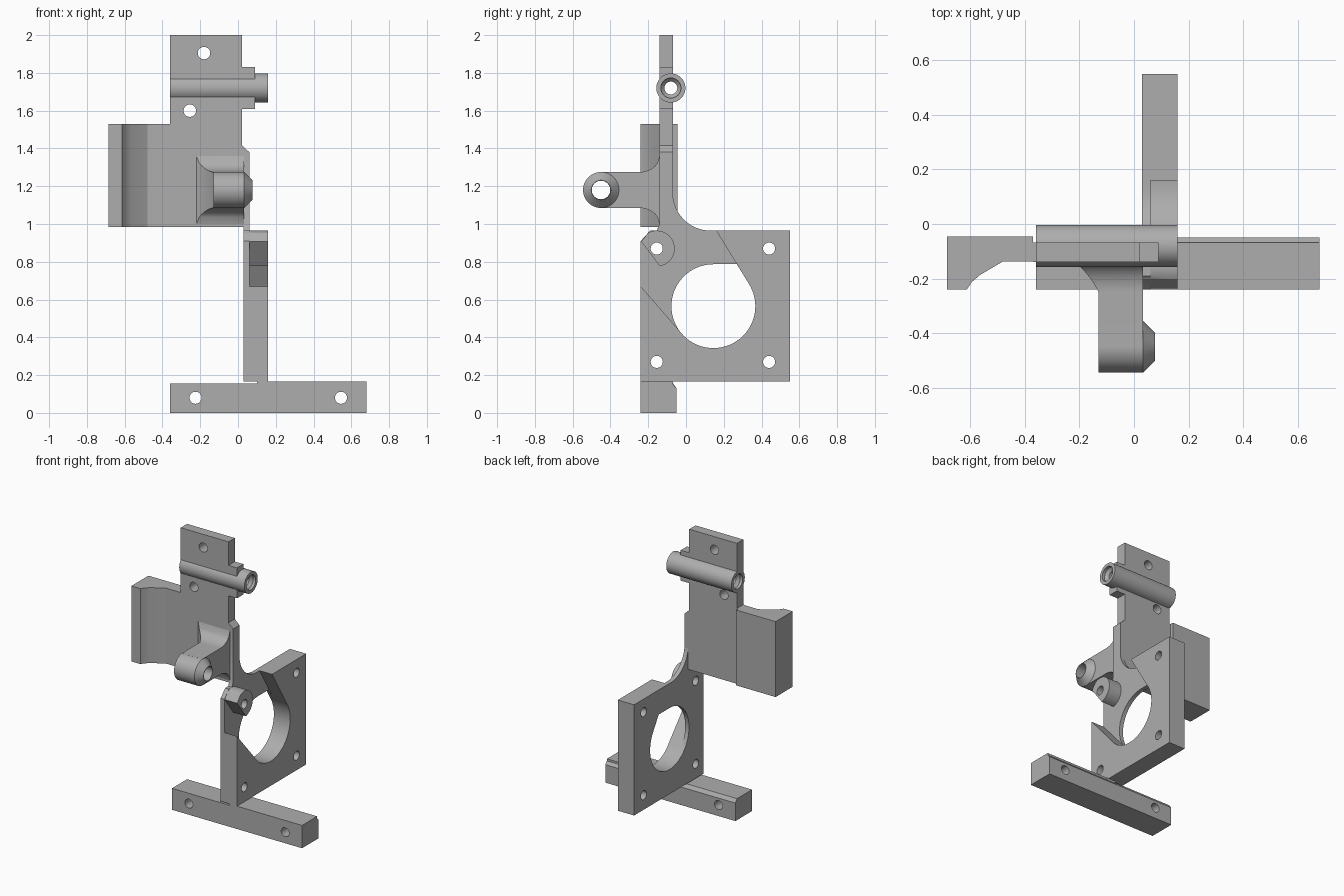
import bpy, bmesh, math
from mathutils import Vector

if "Cube" in bpy.data.objects:
    bpy.data.objects.remove(bpy.data.objects["Cube"])

grey = bpy.data.materials.new("plain_grey")
grey.diffuse_color = (0.42, 0.42, 0.42, 1)
grey.use_nodes = True
grey.node_tree.nodes["Principled BSDF"].inputs["Base Color"].default_value = grey.diffuse_color


def place(axis, u, v, d):
    """Put a 2D point on the plane at distance d along the axis."""
    return {'x': (d, u, v), 'y': (u, d, v), 'z': (u, v, d)}[axis]


def loft(name, rings):
    bm = bmesh.new()
    loops = [[bm.verts.new(Vector(p)) for p in r] for r in rings]
    n = len(loops[0])
    for a, b in zip(loops, loops[1:]):
        for i in range(n):
            j = (i + 1) % n
            bm.faces.new((a[i], a[j], b[j], b[i]))
    bm.faces.new(loops[0])
    bm.faces.new(loops[-1])
    bmesh.ops.recalc_face_normals(bm, faces=bm.faces)
    me = bpy.data.meshes.new(name)
    bm.to_mesh(me)
    bm.free()
    me.materials.append(grey)
    ob = bpy.data.objects.new(name, me)
    bpy.context.collection.objects.link(ob)
    return ob


def prism(name, axis, pts, a, b):
    return loft(name, [[place(axis, u, v, d) for u, v in pts] for d in (a, b)])


def box(name, x, y, z):
    return prism(name, 'z', [(x[0], y[0]), (x[1], y[0]), (x[1], y[1]), (x[0], y[1])], *z)


def arc(u, v, r, a0, a1, n):
    return [(u + r * math.cos(math.radians(a0 + (a1 - a0) * i / n)),
             v + r * math.sin(math.radians(a0 + (a1 - a0) * i / n))) for i in range(n + 1)]


def turned(name, axis, u, v, steps, n=48):
    """Round part given as (distance along axis, radius) steps."""
    return loft(name, [[place(axis, *p, d) for p in arc(u, v, r, 0, 360, n)[:-1]]
                       for d, r in steps])


def combine(ob, others, op):
    for o in others:
        m = ob.modifiers.new("bool", 'BOOLEAN')
        m.operation, m.solver, m.object = op, 'EXACT', o
        bpy.context.view_layer.objects.active = ob
        bpy.ops.object.modifier_apply(modifier=m.name)
        bpy.data.objects.remove(o, do_unlink=True)


def finish(ob):
    bpy.ops.object.select_all(action='DESELECT')
    ob.select_set(True)
    bpy.context.view_layer.objects.active = ob
    bpy.ops.object.shade_smooth_by_angle(angle=math.radians(25))


# Base bar with a chamfered rear top edge and two screw holes
bar = prism("base_bar", 'x', [(-0.24, 0), (-0.05, 0), (-0.05, 0.13), (-0.068, 0.15),
                              (-0.068, 0.165), (-0.24, 0.165)], 0.1, 0.68)
left_bar = prism("base_bar_left", 'x', [(-0.24, 0), (-0.05, 0), (-0.05, 0.13),
                                        (-0.068, 0.155), (-0.24, 0.155)], -0.36, 0.1)
combine(bar, [left_bar], 'UNION')
combine(bar, [turned("cut", 'y', x, 0.08, [(-0.4, 0.032), (0.1, 0.032)], 32)
              for x in (-0.225, 0.545)], 'DIFFERENCE')
finish(bar)

# Square mounting plate: thin web, thick corner frame and a screw boss
web = [(-0.24, 0.165), (0.55, 0.165), (0.55, 0.965)]
web += arc(0.13, 1.165, 0.2, 270, 180, 16)
web += [(-0.07, 1.38), (-0.14, 1.38), (-0.14, 1.0), (-0.155, 0.965), (-0.19, 0.965), (-0.24, 0.91)]
mount = prism("mounting_plate", 'x', web, 0.03, 0.06)
frame = prism("frame", 'x', [(0.16, 0.965), (0.55, 0.965), (0.55, 0.165), (-0.24, 0.165),
                             (-0.24, 0.67), (-0.01, 0.407), (0.145, 0.565), (0.335, 0.68)],
              0.03, 0.16)
boss = prism("boss", 'x', arc(-0.155, 0.87, 0.095, -80, 120, 24) + [(-0.237, 0.907)], 0.03, 0.16)
combine(mount, [frame, boss], 'UNION')
cuts = [turned("cut", 'x', 0.145, 0.565, [(-0.1, 0.222), (0.3, 0.222)], 64),
        prism("cut", 'x', [(0.145, 0.6), (0.145, 0.787), (0.269, 0.787), (0.335, 0.68),
                           (0.33, 0.6)], -0.1, 0.3)]
cuts += [turned("cut", 'x', y, z, [(-0.1, 0.032), (0.3, 0.032)], 32)
         for y in (-0.155, 0.44) for z in (0.27, 0.87)]
combine(mount, cuts, 'DIFFERENCE')
finish(mount)

# Upper plate with side neck, hinge tube and tube tab
plate = box("upper_plate", (-0.37, 0.022), (-0.14, -0.068), (0.985, 1.53))
top = box("top", (-0.36, 0.022), (-0.14, -0.068), (1.4, 2.0))
neck = prism("neck", 'y', [(0, 0.985), (0.03, 0.985), (0.03, 0.965), (0.06, 0.965),
                           (0.06, 1.38), (0.022, 1.415), (0, 1.415)], -0.14, -0.068)
tab = box("tab", (-0.1, 0.09), (-0.14, -0.068), (1.61, 1.83))
tube = turned("tube", 'x', -0.08, 1.72, [(-0.36, 0.077), (0.16, 0.077)])
combine(plate, [top, neck, tab, tube], 'UNION')
cuts = [turned("cut", 'x', -0.08, 1.72, [(-0.5, 0.053), (-0.34, 0.053), (-0.32, 0.034),
                                         (0.12, 0.034), (0.14, 0.053), (0.3, 0.053)], 32)]
cuts += [turned("cut", 'y', x, z, [(-0.4, 0.033), (0.2, 0.033)], 32)
         for x, z in ((-0.18, 1.905), (-0.255, 1.6))]
combine(plate, cuts, 'DIFFERENCE')
finish(plate)

# Side block with a scooped front
block = prism("side_block", 'z', [(-0.685, -0.045), (-0.685, -0.24), (-0.613, -0.24),
                                  (-0.595, -0.213), (-0.565, -0.187), (-0.48, -0.137),
                                  (-0.37, -0.137), (-0.37, -0.045)], 0.985, 1.53)
finish(block)

# Pivot arm flaring into the plate, with a coned pivot eye
rings = [(-0.455, 0, 0), (-0.25, 0, 0)]
for i in range(1, 11):
    t = i / 10
    fx = 0.09 * (1 - math.sqrt(1 - (0.9 * t) ** 2)) / 0.564
    fz = 0.085 * (1 - math.sqrt(1 - t ** 2))
    rings.append((-0.25 + 0.11 * t, 0.4 * fx + 0.054 * t, fz))
rings.append((-0.12, 0.09, 0.085))
arm = loft("pivot_arm", [[(-0.13 - fx, y, 1.085 - fz), (0.033, y, 1.085 - fz),
                          (0.033, y, 1.275 + fz), (-0.13 - fx, y, 1.275 + fz)]
                         for y, fx, fz in rings])
eye = turned("eye", 'x', -0.45, 1.18, [(-0.13, 0.095), (0.033, 0.095), (0.077, 0.052)])
combine(arm, [eye], 'UNION')
combine(arm, [turned("cut", 'x', -0.45, 1.18, [(-0.3, 0.049), (0.3, 0.049)], 40)], 'DIFFERENCE')
finish(arm)
